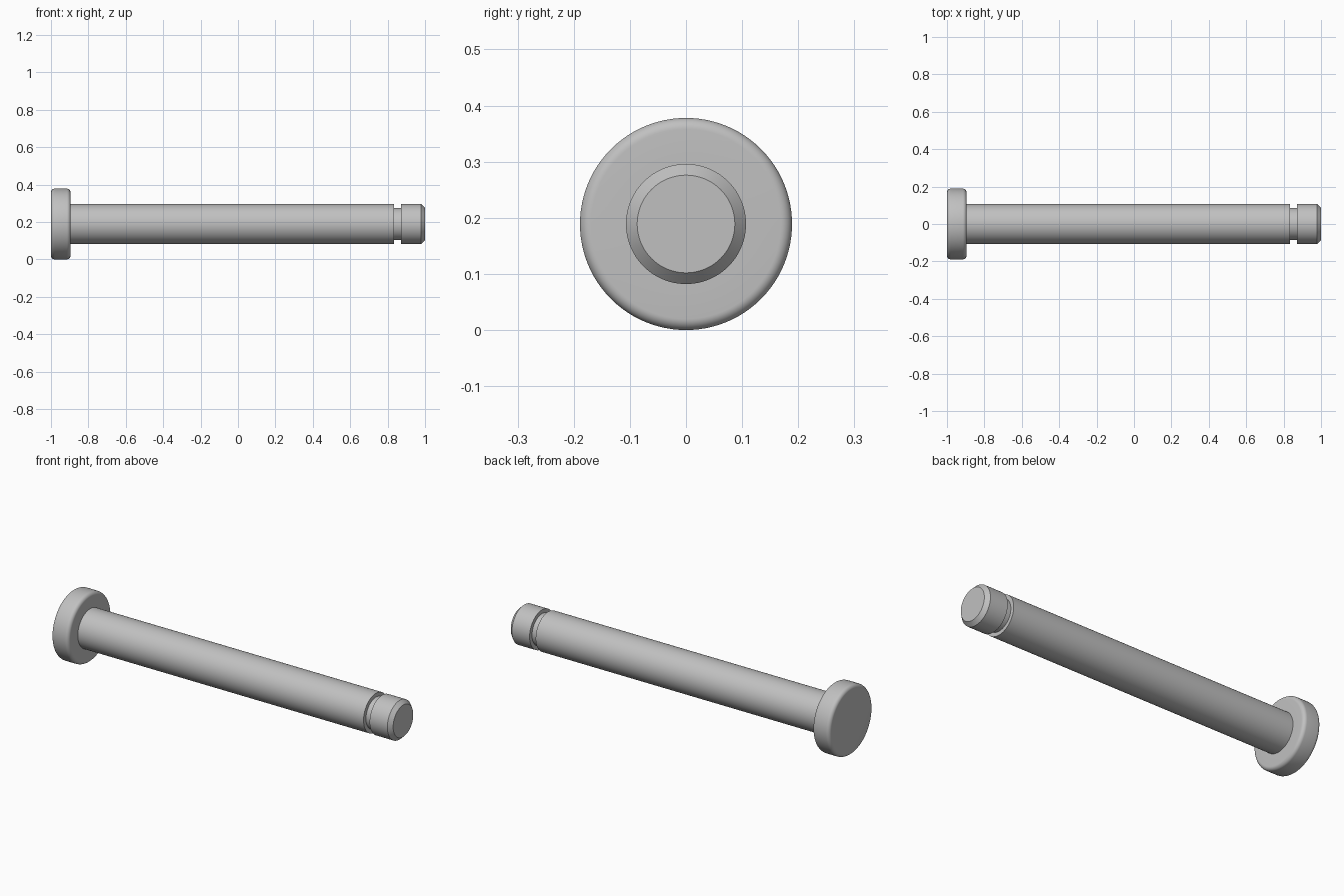
import bpy, bmesh, math
from mathutils import Matrix, Vector

if "Cube" in bpy.data.objects:
    bpy.data.objects.remove(bpy.data.objects["Cube"])

HEAD_R, SHAFT_R, GROOVE_R, TIP_R = 0.189, 0.107, 0.086, 0.087
HEAD_END, FILLET, SEGMENTS = -0.895, 0.02, 96

steel = bpy.data.materials.new("steel_grey")
steel.use_nodes = True
colour = (0.53, 0.53, 0.53, 1)
steel.diffuse_color = colour
steel.node_tree.nodes["Principled BSDF"].inputs["Base Color"].default_value = colour


def fillet(x, r, start):
    """Quarter arc of the head's rounded rim, as (x, radius) points."""
    angles = [math.radians(start - 90 * i / 8) for i in range(9)]
    return [(x + FILLET * math.cos(a), r + FILLET * math.sin(a)) for a in angles]


def lathe(name, profile):
    """Spin an (x, radius) profile around the pin's long axis."""
    bm = bmesh.new()
    verts = [bm.verts.new((x, 0, r)) for x, r in profile]
    edges = [bm.edges.new(pair) for pair in zip(verts, verts[1:])]
    bmesh.ops.spin(bm, geom=verts + edges, axis=(1, 0, 0), cent=(0, 0, 0),
                   angle=math.tau, steps=SEGMENTS, use_merge=True)
    bmesh.ops.remove_doubles(bm, verts=bm.verts, dist=1e-5)
    # Close the flat ends
    bmesh.ops.holes_fill(bm, edges=[e for e in bm.edges if e.is_boundary], sides=0)
    bmesh.ops.recalc_face_normals(bm, faces=bm.faces)
    bmesh.ops.translate(bm, verts=bm.verts, vec=(0, 0, HEAD_R))
    mesh = bpy.data.meshes.new(name)
    bm.to_mesh(mesh)
    bm.free()
    mesh.materials.append(steel)
    obj = bpy.data.objects.new(name, mesh)
    bpy.context.collection.objects.link(obj)
    bpy.ops.object.select_all(action="DESELECT")
    obj.select_set(True)
    bpy.context.view_layer.objects.active = obj
    bpy.ops.object.shade_smooth_by_angle(angle=math.radians(25))


# One-piece pin: rounded head, shaft, retaining groove, chamfered tip
rim = HEAD_R - FILLET
lathe("headed_pin",
      fillet(-1 + FILLET, rim, 180) + fillet(HEAD_END - FILLET, rim, 90)
      + [(HEAD_END, SHAFT_R), (0.835, SHAFT_R), (0.835, GROOVE_R),
         (0.872, GROOVE_R), (0.872, SHAFT_R), (0.979, SHAFT_R), (1, TIP_R)])
